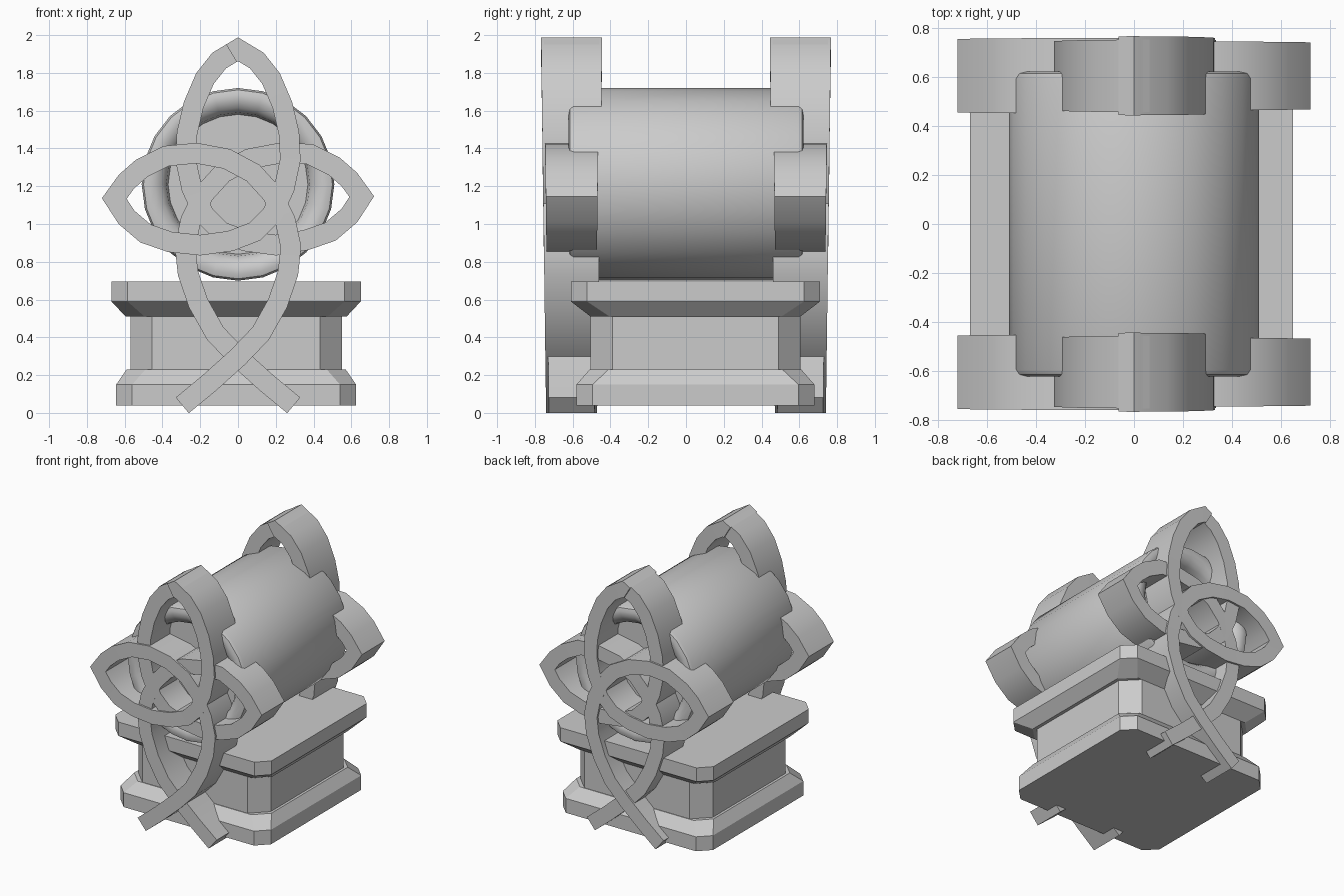
import bpy, bmesh, math
from mathutils import Vector

cube = bpy.data.objects.get("Cube")
if cube:
    bpy.data.objects.remove(cube, do_unlink=True)

stone = bpy.data.materials.new("grey_stone")
stone.use_nodes = True
GREY = (0.6, 0.6, 0.6, 1)
stone.diffuse_color = GREY
stone.node_tree.nodes["Principled BSDF"].inputs["Base Color"].default_value = GREY


def finish(name, bm, smooth=None):
    bmesh.ops.recalc_face_normals(bm, faces=bm.faces)
    mesh = bpy.data.meshes.new(name)
    bm.to_mesh(mesh)
    bm.free()
    mesh.materials.append(stone)
    obj = bpy.data.objects.new(name, mesh)
    bpy.context.collection.objects.link(obj)
    if smooth:
        bpy.ops.object.select_all(action="DESELECT")
        obj.select_set(True)
        bpy.context.view_layer.objects.active = obj
        bpy.ops.object.shade_smooth_by_angle(angle=math.radians(smooth))


def loft(bm, rings):
    """Bridge consecutive vertex rings with quads and cap both ends."""
    n = len(rings[0])
    for a, b in zip(rings, rings[1:]):
        for i in range(n):
            j = (i + 1) % n
            bm.faces.new((a[i], a[j], b[j], b[i]))
    bm.faces.new(rings[0])
    bm.faces.new(rings[-1])


def ribbon(name, path, side, outer, inner, half=0.054):
    """Flat band along an x-z path with mitred corners, deeper towards the top."""
    pts = [Vector(p) for p in path]
    bm = bmesh.new()
    rings = []
    for i, p in enumerate(pts):
        d1 = (pts[max(i, 1)] - pts[max(i, 1) - 1]).normalized()
        k = min(i, len(pts) - 2)
        d2 = (pts[k + 1] - pts[k]).normalized()
        n1, n2 = Vector((-d1.y, d1.x)), Vector((-d2.y, d2.x))
        m = (n1 + n2).normalized()
        m *= half / max(m.dot(n1), 0.4)
        a, b = p + m, p - m
        flare = 0.014 * (p.y - 1.14)
        y0, y1 = side * (outer + flare), side * (inner - flare)
        rings.append([bm.verts.new(c) for c in (
            (a.x, y0, a.y), (b.x, y0, b.y), (b.x, y1, b.y), (a.x, y1, a.y))])
    loft(bm, rings)
    finish(name, bm, 32)


# One strand of the knot: tail, lower loop, side loop, then half of the top loop
STRAND = [(-.295, .04), (-.15, .16), (0, .295), (.12, .42), (.21, .58), (.265, .74),
          (.28, .88), (.25, 1.02), (.18, 1.16), (.08, 1.27), (-.06, 1.345), (-.22, 1.375),
          (-.38, 1.36), (-.51, 1.295), (-.59, 1.225), (-.655, 1.135), (-.59, 1.035),
          (-.49, .95), (-.36, .905), (-.20, .888), (-.04, .91), (.09, .96),
          (.18, 1.05), (.245, 1.19), (.277, 1.34), (.27, 1.48), (.235, 1.63),
          (.175, 1.77), (.10, 1.865), (0, 1.925)]
OVERRUN = (-.035, 1.904)  # closes the pointed tip where the strands meet

for side, s in (("front", -1), ("back", 1)):
    ribbon(side + "_right_strand", STRAND + [OVERRUN], s, .756, .455)
    ribbon(side + "_left_strand", [(-x, z + .01 * (x < -.3)) for x, z in STRAND + [OVERRUN]],
           s, .742, .468)

# Barrel with softly rolled rims and recessed ends
RIM = [(.37, .51), (.38, .57), (.405, .60), (.44, .62), (.475, .623), (.50, .615), (.51, .595)]
profile = [(r, -y) for r, y in RIM] + [(r, y) for r, y in reversed(RIM)]
bm = bmesh.new()
SEG = 24
rings = []
for r, y in profile:
    rings.append([bm.verts.new((r * math.cos(math.tau * k / SEG), y,
                                1.21 + r * math.sin(math.tau * k / SEG)))
                  for k in range(SEG)])
loft(bm, rings)
finish("barrel", bm, 45)


# Pedestal of chamfered slabs
def slab(name, levels, cx=-.01, cy=.05):
    bm = bmesh.new()
    rings = []
    for z, hx, hy, c in levels:
        outline = [(hx, hy - c), (hx - c, hy), (c - hx, hy), (-hx, hy - c),
                   (-hx, c - hy), (c - hx, -hy), (hx - c, -hy), (hx, c - hy)]
        rings.append([bm.verts.new((cx + x, cy + y, z)) for x, y in outline])
    loft(bm, rings)
    finish(name, bm)


slab("pedestal_foot", [(.04, .635, .63, .085), (.15, .635, .63, .085), (.23, .58, .56, .10)])
slab("pedestal_body", [(.22, .56, .555, .115), (.52, .56, .555, .115)])
slab("pedestal_cap", [(.51, .585, .555, .10), (.59, .66, .66, .085), (.695, .66, .66, .085)])
